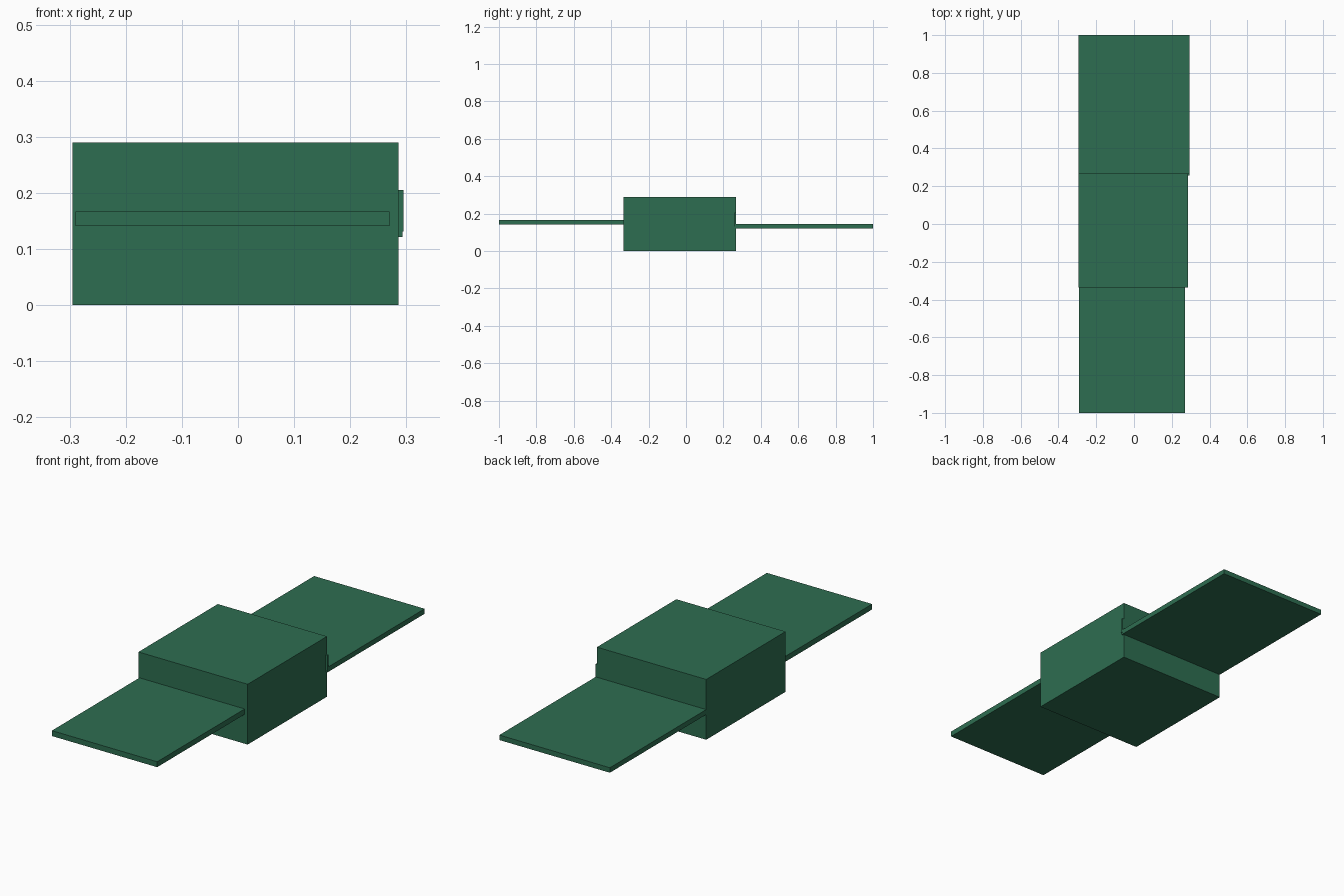
import bpy

if "Cube" in bpy.data.objects:
    bpy.data.objects.remove(bpy.data.objects["Cube"])

green = bpy.data.materials.new("green")
green.diffuse_color = (0.027, 0.155, 0.082, 1)
green.use_nodes = True
green.node_tree.nodes["Principled BSDF"].inputs["Base Color"].default_value = green.diffuse_color


def box(name, x, y, z):
    """Axis-aligned box from (min, max) ranges."""
    spans = (x, y, z)
    bpy.ops.mesh.primitive_cube_add(size=1, location=[(a + b) / 2 for a, b in spans])
    ob = bpy.context.object
    ob.name = name
    ob.scale = [b - a for a, b in spans]
    bpy.ops.object.transform_apply(location=False, rotation=False, scale=True)
    ob.data.materials.append(green)
    return ob


# Central body
box("body", (-0.295, 0.286), (-0.335, 0.268), (0, 0.29))

# Thin panels, set slightly into the body
box("front_panel", (-0.29, 0.27), (-1, -0.325), (0.141, 0.167))
box("back_panel", (-0.295, 0.293), (0.26, 1), (0.121, 0.145))

# Small hinge plate at the back corner of the body
box("hinge_plate", (0.25, 0.295), (0.258, 0.267), (0.131, 0.205))
